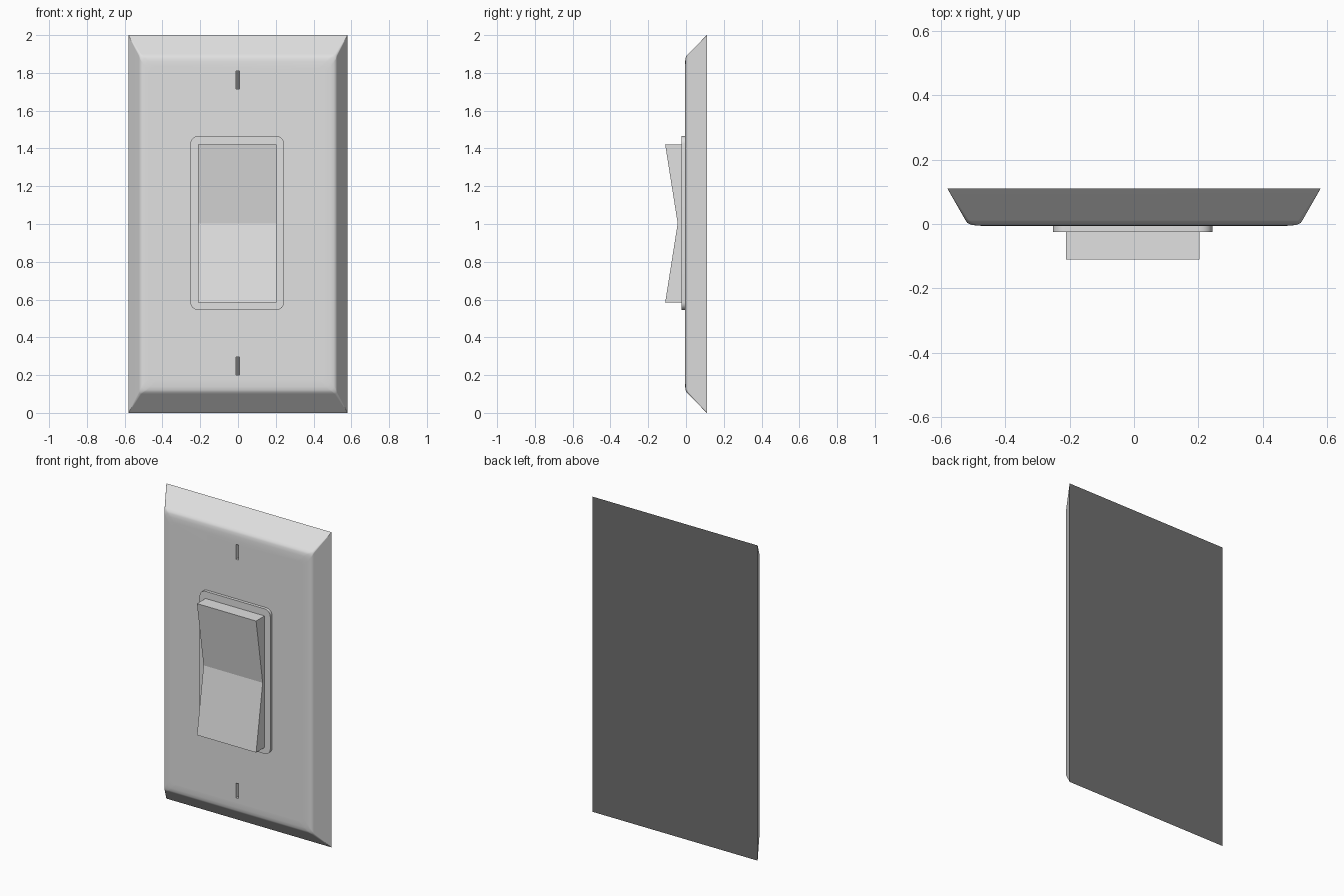
import bpy, bmesh, math

if "Cube" in bpy.data.objects:
    bpy.data.objects.remove(bpy.data.objects["Cube"])


def material(name, rgb):
    m = bpy.data.materials.new(name)
    m.diffuse_color = (*rgb, 1)
    m.use_nodes = True
    m.node_tree.nodes["Principled BSDF"].inputs["Base Color"].default_value = m.diffuse_color
    return m


GREY = material("light grey plastic", (0.75, 0.75, 0.75))
DARK = material("dark grey backing", (0.16, 0.16, 0.16))


def finish(name, bm, angle=None):
    bmesh.ops.recalc_face_normals(bm, faces=bm.faces)
    me = bpy.data.meshes.new(name)
    bm.to_mesh(me)
    bm.free()
    ob = bpy.data.objects.new(name, me)
    bpy.context.collection.objects.link(ob)
    me.materials.append(GREY)
    if angle:
        bpy.ops.object.select_all(action='DESELECT')
        bpy.context.view_layer.objects.active = ob
        ob.select_set(True)
        bpy.ops.object.shade_smooth_by_angle(angle=math.radians(angle))
    return ob


def rounded_stack(name, rings, cx, cz, angle):
    """Loft rounded rectangles (y, half width, half height, radius), capped."""
    bm = bmesh.new()
    loops = []
    for y, hw, hh, r in rings:
        loop = []
        for k, (sx, sz) in enumerate(((1, 1), (-1, 1), (-1, -1), (1, -1))):
            for i in range(7):
                a = math.radians(90 * k + 15 * i)
                loop.append(bm.verts.new((cx + sx * (hw - r) + r * math.cos(a), y,
                                          cz + sz * (hh - r) + r * math.sin(a))))
        loops.append(loop)
    for a, b in zip(loops, loops[1:]):
        for i in range(len(a)):
            j = (i + 1) % len(a)
            bm.faces.new((a[i], a[j], b[j], b[i]))
    bm.faces.new(loops[0])
    bm.faces.new(loops[-1])
    return finish(name, bm, angle)


def prism(name, profile, x0, x1):
    """Extrude a (y, z) profile along x."""
    bm = bmesh.new()
    face = bm.faces.new([bm.verts.new((x0, y, z)) for y, z in profile])
    ext = bmesh.ops.extrude_face_region(bm, geom=[face])["geom"]
    bmesh.ops.translate(bm, vec=(x1 - x0, 0, 0),
                        verts=[v for v in ext if isinstance(v, bmesh.types.BMVert)])
    return finish(name, bm)


# Wall plate with sloped sides and a softened front rim
plate = rounded_stack("wall_plate", [
    (0.11, 0.58, 1.0, 0.001), (0.012, 0.524, 0.9, 0.012), (0.003, 0.518, 0.89, 0.02),
    (-0.002, 0.507, 0.879, 0.025), (-0.005, 0.49, 0.86, 0.03),
    (-0.006, 0.46, 0.83, 0.03)], 0, 1, 35)
plate.data.materials.append(DARK)

# Deep screw slots cut into the plate
for z0, z1 in ((1.715, 1.81), (0.2, 0.295)):
    cutter = prism("slot_cutter", [(-0.05, z0), (0.1, z0), (0.1, z1), (-0.05, z1)],
                   -0.011, 0.009)
    mod = plate.modifiers.new("slot", 'BOOLEAN')
    mod.operation = 'DIFFERENCE'
    mod.object = cutter
    bpy.context.view_layer.objects.active = plate
    bpy.ops.object.modifier_move_to_index(modifier=mod.name, index=0)
    bpy.ops.object.modifier_apply(modifier=mod.name)
    bpy.data.objects.remove(cutter)

# Dark back of the plate and dark slot floors
for f in plate.data.polygons:
    if all(plate.data.vertices[v].co.y > 0.095 for v in f.vertices):
        f.material_index = 1
weighted = plate.modifiers.new("flat slopes", 'WEIGHTED_NORMAL')
weighted.keep_sharp = True

# Raised frame around the rocker
rounded_stack("rocker_frame", [(0.01, 0.248, 0.46, 0.04), (-0.025, 0.248, 0.46, 0.04)],
              -0.004, 1.005, 35)

# Rocker paddle with a V-shaped face
prism("rocker", [(0.0, 0.585), (-0.11, 0.585), (-0.044, 1.003), (-0.11, 1.42), (0.0, 1.42)],
      -0.211, 0.204)
